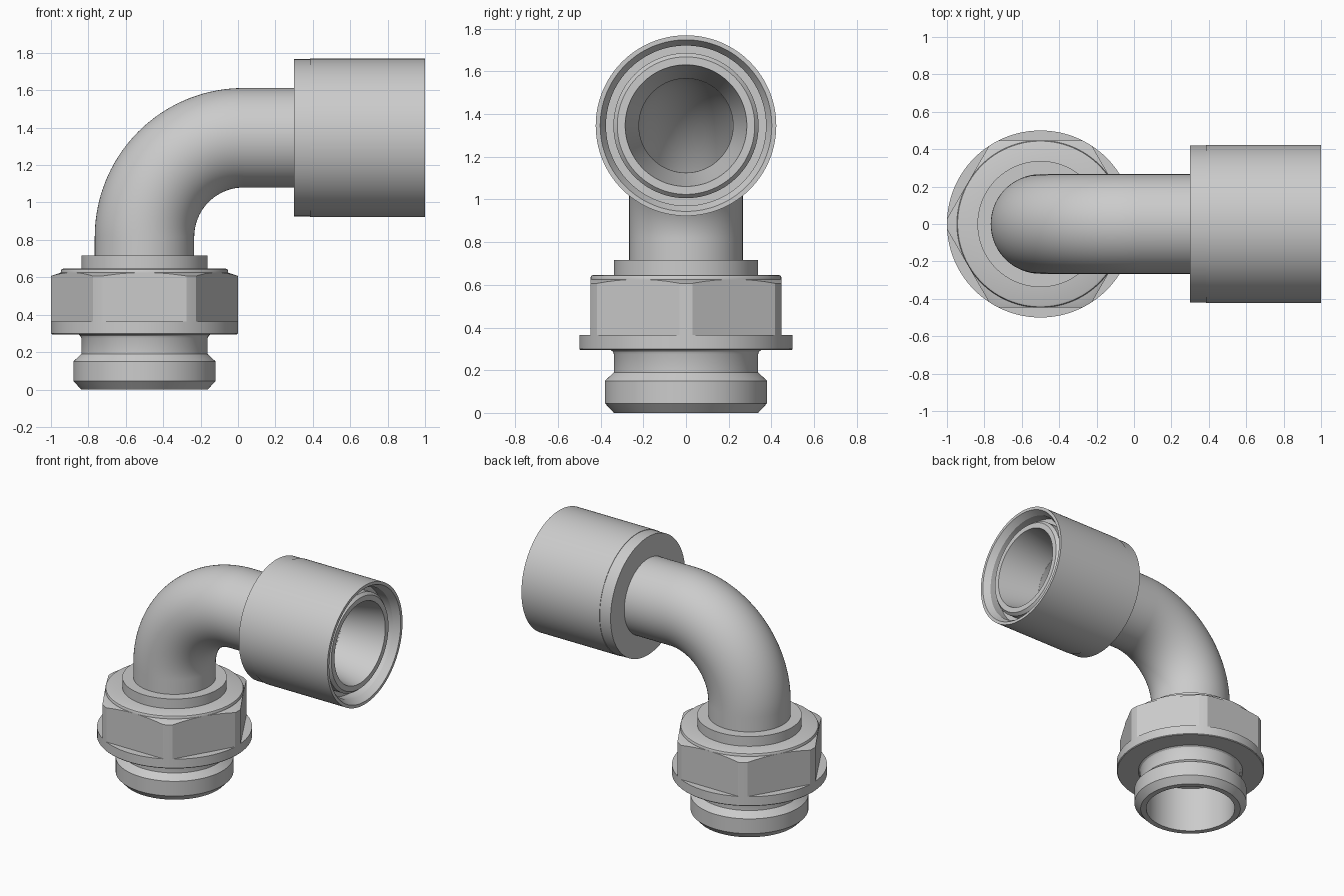
import bpy, bmesh, math
from mathutils import Vector, Matrix

if "Cube" in bpy.data.objects:
    bpy.data.objects.remove(bpy.data.objects["Cube"])

SEG = 128
AXIS_X, PIPE_Z = -0.5, 1.346

metal = bpy.data.materials.new("plain grey metal")
metal.diffuse_color = (0.6, 0.6, 0.6, 1)
metal.use_nodes = True
metal.node_tree.nodes["Principled BSDF"].inputs["Base Color"].default_value = metal.diffuse_color

UPRIGHT = Matrix.Translation((AXIS_X, 0, 0))
# local z runs along world x
SIDEWAYS = Matrix.Translation((0, 0, PIPE_Z)) @ Matrix.Rotation(math.pi / 2, 4, 'Y')


def finish(bm, name):
    bmesh.ops.recalc_face_normals(bm, faces=bm.faces)
    mesh = bpy.data.meshes.new(name)
    bm.to_mesh(mesh)
    bm.free()
    mesh.materials.append(metal)
    ob = bpy.data.objects.new(name, mesh)
    bpy.context.collection.objects.link(ob)
    bpy.ops.object.select_all(action='DESELECT')
    bpy.context.view_layer.objects.active = ob
    ob.select_set(True)
    bpy.ops.object.shade_smooth_by_angle(angle=math.radians(25))
    return ob


def skin(bm, rings):
    """Join consecutive rings, closing the loop from last to first."""
    for a, b in zip(rings, rings[1:] + rings[:1]):
        for i in range(SEG):
            j = (i + 1) % SEG
            bm.faces.new((a[i], a[j], b[j], b[i]))


def circle(bm, matrix, r, z=0):
    return [bm.verts.new(matrix @ Vector((r * math.cos(2 * math.pi * i / SEG),
                                          r * math.sin(2 * math.pi * i / SEG), z)))
            for i in range(SEG)]


def revolve(profile, matrix):
    bm = bmesh.new()
    skin(bm, [circle(bm, matrix, r, z) for r, z in profile])
    return bm


# threaded stub with sealing groove and bore
finish(revolve([(0.30, 0), (0.338, 0), (0.38, 0.045), (0.38, 0.15), (0.338, 0.19),
                (0.338, 0.275), (0.343, 0.287), (0.355, 0.296), (0.355, 0.33),
                (0.30, 0.33)], UPRIGHT), "threaded_stub")

# round flange below the hexagon
finish(revolve([(0.30, 0.295), (0.495, 0.295), (0.50, 0.30), (0.50, 0.364),
                (0.30, 0.364)], UPRIGHT), "flange")

# hexagon: chamfered drum trimmed by six flats
bm = revolve([(0.30, 0.36), (0.50, 0.36), (0.50, 0.607), (0.44, 0.628), (0.30, 0.628)], UPRIGHT)
for k in range(6):
    a = math.radians(30 + 60 * k)
    n = Vector((math.cos(a), math.sin(a), 0))
    cut = bmesh.ops.bisect_plane(bm, geom=bm.verts[:] + bm.edges[:] + bm.faces[:],
                                 plane_co=Vector((AXIS_X, 0, 0)) + n * 0.447,
                                 plane_no=n, clear_outer=True)
    edges = [e for e in cut['geom_cut'] if isinstance(e, bmesh.types.BMEdge)]
    bmesh.ops.holes_fill(bm, edges=edges, sides=0)
finish(bm, "hexagon")

# rounded top washer and collar
finish(revolve([(0.25, 0.617), (0.44, 0.617), (0.447, 0.622), (0.447, 0.634), (0.443, 0.643),
                (0.434, 0.647), (0.25, 0.647)], UPRIGHT), "top_washer")
finish(revolve([(0.25, 0.64), (0.337, 0.64), (0.337, 0.716), (0.25, 0.716)], UPRIGHT), "collar")

# bent pipe: straight, quarter turn, straight; outer wall out, bore back
BEND = 0.53
bend_x, bend_z = AXIS_X + BEND, PIPE_Z - BEND
path = [(AXIS_X, 0.33, 0)]
for i in range(41):
    a = math.pi / 2 * i / 40
    path.append((bend_x - BEND * math.cos(a), bend_z + BEND * math.sin(a), a))
path.append((0.66, PIPE_Z, math.pi / 2))


def station(p, r):
    m = Matrix.Translation((p[0], 0, p[1])) @ Matrix.Rotation(p[2], 4, 'Y')
    return circle(bm, m, r)


bm = bmesh.new()
skin(bm, [station(p, 0.266) for p in path] + [station(p, 0.22) for p in reversed(path)])
finish(bm, "bent_pipe")

# step between the wide lower bore and the pipe bore
finish(revolve([(0.22, 0.36), (0.30, 0.33), (0.32, 0.33), (0.32, 0.40), (0.22, 0.40)],
               UPRIGHT), "bore_step")

# coupling sleeve with chamfered mouth
finish(revolve([(0.25, 0.30), (0.42, 0.30), (0.42, 0.385), (0.423, 0.385), (0.423, 1.0),
                (0.402, 1.0), (0.375, 0.955), (0.375, 0.88), (0.25, 0.88)][:-1]
               + [(0.30, 0.88), (0.30, 0.40), (0.25, 0.40)], SIDEWAYS), "coupling_sleeve")

# inner cone seat inside the coupling
finish(revolve([(0.22, 0.655), (0.285, 0.96), (0.322, 0.96), (0.34, 0.94), (0.34, 0.80),
                (0.28, 0.655)], SIDEWAYS), "cone_seat")
